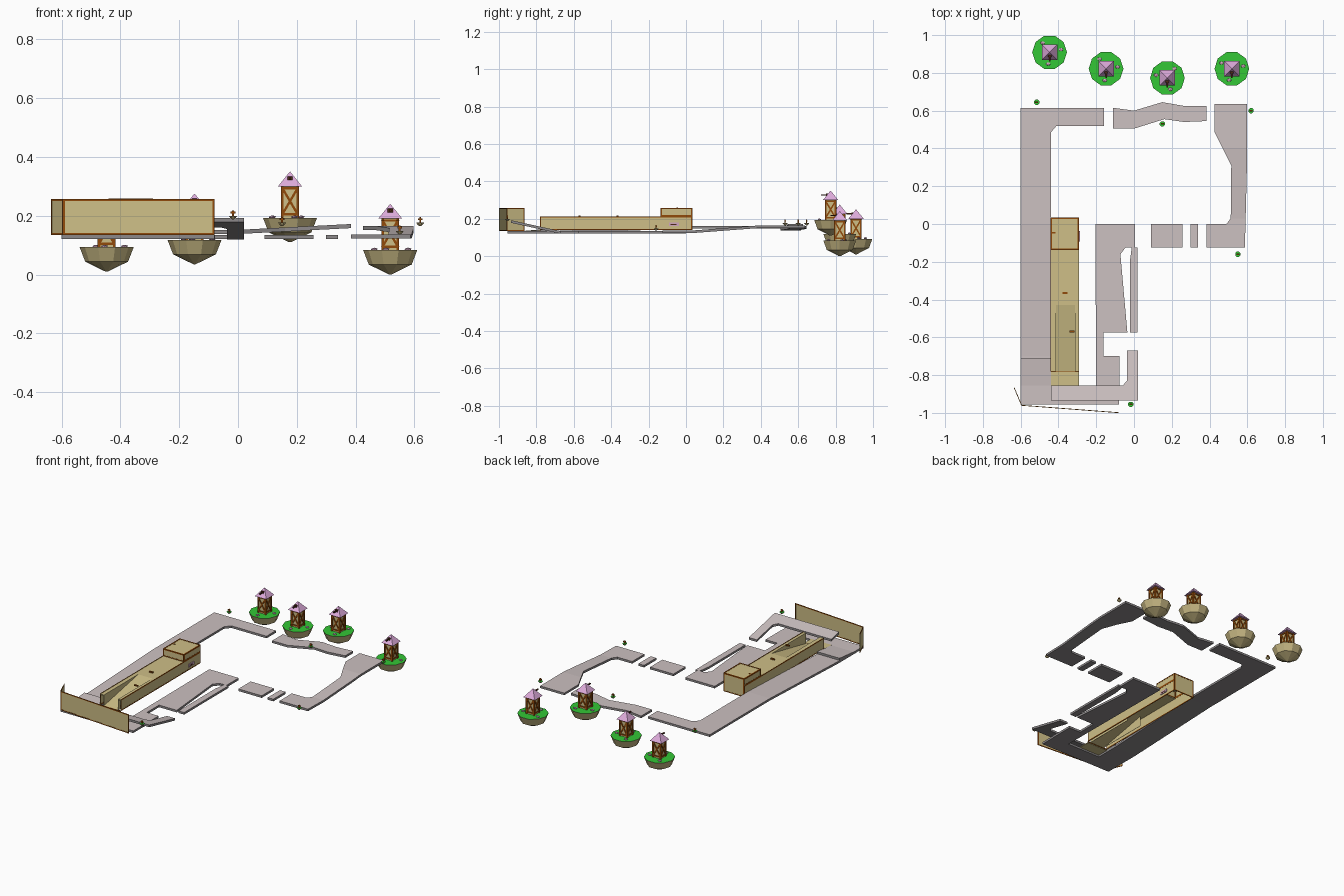
import bpy, bmesh, math, random
from mathutils import Vector, Matrix

if "Cube" in bpy.data.objects:
    bpy.data.objects.remove(bpy.data.objects["Cube"])

random.seed(4)


def mat(name, r, g, b):
    lin = lambda c: c / 12.92 if c <= 0.04045 else ((c + 0.055) / 1.055) ** 2.4
    m = bpy.data.materials.new(name)
    m.diffuse_color = (lin(r), lin(g), lin(b), 1)
    m.use_nodes = True
    m.node_tree.nodes["Principled BSDF"].inputs["Base Color"].default_value = m.diffuse_color
    return m


TAN = mat("tan_wall", 0.81, 0.75, 0.53)
BROWN = mat("brown_timber", 0.57, 0.29, 0.04)
PAVE = mat("pale_paving", 0.80, 0.755, 0.755)
EDGE = mat("grey_edge", 0.55, 0.535, 0.54)
GRASS = mat("grass_green", 0.20, 0.78, 0.21)
ROCK = mat("island_rock", 0.76, 0.70, 0.50)
ROOF = mat("pink_roof", 0.87, 0.67, 0.86)
DARK = mat("dark_opening", 0.30, 0.16, 0.09)
STONE = mat("pink_stone", 0.82, 0.65, 0.75)


def finish(name, bm, *mats):
    me = bpy.data.meshes.new(name)
    bm.to_mesh(me)
    bm.free()
    for m in mats:
        me.materials.append(m)
    ob = bpy.data.objects.new(name, me)
    bpy.context.collection.objects.link(ob)
    return ob


def add_box(bm, x0, x1, y0, y1, z0, z1):
    mx = Matrix.Translation(((x0 + x1) / 2, (y0 + y1) / 2, (z0 + z1) / 2))
    mx = mx @ Matrix.Diagonal((x1 - x0, y1 - y0, z1 - z0, 1))
    bmesh.ops.create_cube(bm, size=1, matrix=mx)


def add_beam(bm, a, b, w):
    a, b = Vector(a), Vector(b)
    d = b - a
    mx = Matrix.Translation((a + b) / 2) @ d.to_track_quat('Z', 'Y').to_matrix().to_4x4()
    bmesh.ops.create_cube(bm, size=1, matrix=mx @ Matrix.Diagonal((w, w, d.length + w * 0.8, 1)))


def boxes(name, m, *bs):
    bm = bmesh.new()
    for b in bs:
        add_box(bm, *b)
    return finish(name, bm, m)


def panel(name, a, b, z0, z1, t=0.001, trim=0.002, w=0.006):
    """Thin upright wall between plan points a and b, with a timber border."""
    a, b = Vector((*a, 0)), Vector((*b, 0))
    d = b - a
    n = d.length
    mx = Matrix.Translation(a) @ Matrix.Rotation(math.atan2(d.y, d.x), 4, 'Z')
    wall = boxes(name, TAN, (0, n, -t, t, z0, z1))
    k = trim
    edge = boxes(name + "_trim", BROWN, (0, w, -k, k, z0, z1), (n - w, n, -k, k, z0, z1),
                 (w, n - w, -k, k, z0, z0 + w), (w, n - w, -k, k, z1 - w, z1))
    for ob in (wall, edge):
        ob.data.transform(mx)


def slab(name, pts, zf, cuts=(), t=0.014, mats=(PAVE, EDGE)):
    """Paved slab: outline in plan, top height from zf(x, y), split at the cuts."""
    bm = bmesh.new()
    lo = [bm.verts.new((x, y, 0)) for x, y in pts]
    hi = [bm.verts.new((x, y, 1)) for x, y in pts]
    bm.faces.new(lo)
    bm.faces.new(hi)
    for i in range(len(pts)):
        j = (i + 1) % len(pts)
        bm.faces.new((lo[i], lo[j], hi[j], hi[i]))
    for ax, p in cuts:
        n = Vector((ax == 'x', ax == 'y', 0))
        bmesh.ops.bisect_plane(bm, geom=bm.verts[:] + bm.edges[:] + bm.faces[:], plane_co=n * p, plane_no=n)
    bmesh.ops.recalc_face_normals(bm, faces=bm.faces[:])
    for f in bm.faces:
        f.material_index = 0 if f.normal.z > 0.5 else 1
    for v in bm.verts:
        v.co.z = zf(v.co.x, v.co.y) - t * (v.co.z < 0.5)
    return finish(name, bm, *mats)


def ramp(u, u0, u1, z0, z1):
    return z0 + (z1 - z0) * min(1, max(0, (u - u0) / (u1 - u0)))


flat = lambda x, y: 0.135

# paved track pieces
slab("left_track", [(-0.6, -0.955), (-0.08, -0.955), (-0.08, -0.855), (-0.44, -0.855), (-0.44, 0.485),
                    (-0.41, 0.52), (-0.16, 0.52), (-0.16, 0.615), (-0.6, 0.615)],
     lambda x, y: ramp(y, -0.7, 0, 0.135, 0.162), [('y', -0.7), ('y', 0)])
slab("back_track", [(-0.11, 0.615), (0, 0.6), (0.15, 0.645), (0.265, 0.625), (0.385, 0.625), (0.385, 0.545),
                    (0.265, 0.54), (0.16, 0.555), (0, 0.505), (-0.11, 0.505)],
     lambda x, y: ramp(x, 0, 0.385, 0.152, 0.172), [('x', 0)])
slab("right_track", [(0.425, 0.635), (0.598, 0.635), (0.598, 0.31), (0.587, -0.125), (0.385, -0.125), (0.385, 0),
                     (0.49, 0), (0.512, 0.03), (0.515, 0.31), (0.425, 0.49)],
     lambda x, y: ramp(y, 0.03, 0.4, 0.137, 0.165), [('y', 0.03), ('y', 0.4)])
for i, (a, b) in enumerate([(0.09, 0.257), (0.3, 0.34)]):
    slab(f"stepping_slab_{i + 1}", [(a, -0.125), (b, -0.125), (b, 0), (a, 0)], flat)
slab("centre_track", [(-0.205, 0), (0.005, 0), (0.005, -0.125), (-0.045, -0.125), (-0.072, -0.16), (-0.035, -0.575),
                      (-0.162, -0.575), (-0.162, -0.7), (-0.078, -0.7), (-0.078, -0.855), (-0.2, -0.855)], flat)
slab("narrow_track", [(-0.012, -0.125), (0.018, -0.125), (0.018, -0.575), (-0.022, -0.575), (-0.022, -0.2)], flat)
slab("corner_wedge", [(-0.6, -0.855), (-0.44, -0.855), (-0.44, -0.71), (-0.6, -0.71)],
     lambda x, y: ramp(y, -0.855, -0.71, 0.136, 0.15))
slab("raised_track", [(-0.44, -0.935), (0.02, -0.935), (0.02, -0.67), (-0.037, -0.67), (-0.037, -0.83),
                      (-0.06, -0.855), (-0.44, -0.855)],
     lambda x, y: ramp(y, -0.935, -0.67, 0.192, 0.134))

# splayed boundary walls at the front left corner
panel("front_wall", (-0.595, -0.96), (-0.08, -0.999), 0.135, 0.257)
panel("corner_wall", (-0.595, -0.96), (-0.635, -0.865), 0.135, 0.257)

# long hollow building with inner ramp and a taller back block
L, R, F, M, B = -0.439, -0.292, -0.78, -0.135, 0.033
for n, x in (("left", L), ("right", R)):
    panel(f"building_{n}_wall", (x, F), (x, B), 0.14, 0.213)
    panel(f"block_{n}_wall", (x, M), (x, B), 0.213, 0.257)
panel("building_back_wall", (L, B), (R, B), 0.14, 0.257)
panel("block_front_wall", (L, M), (R, M), 0.211, 0.257)
boxes("building_apron", TAN, (L, R, -0.858, F, 0.132, 0.137))
boxes("building_deck", TAN, (L, R, -0.43, M, 0.207, 0.211),
      (L, -0.412, F, -0.43, 0.207, 0.211), (-0.312, R, F, -0.43, 0.207, 0.211),
      (-0.414, -0.412, F, -0.43, 0.14, 0.211), (-0.312, -0.31, F, -0.43, 0.14, 0.211))
slab("building_ramp", [(-0.412, F), (-0.312, F), (-0.312, -0.43), (-0.412, -0.43)],
     lambda x, y: ramp(y, F, -0.43, 0.142, 0.211), t=0.004, mats=(TAN, TAN))
boxes("ramp_sill", BROWN, (L, R, F - 0.004, F + 0.003, 0.135, 0.142))
boxes("deck_hatches", BROWN, (-0.378, -0.352, -0.371, -0.36, 0.211, 0.218),
      (-0.342, -0.316, -0.575, -0.564, 0.211, 0.218))
boxes("block_top", TAN, (L, R, M, B, 0.253, 0.2565))
boxes("block_top_trim", BROWN, (L - .002, L + .006, M, B, .256, .258), (R - .006, R + .002, M, B, .256, .258),
      (L, R, M - .002, M + .006, .256, .258), (L, R, B - .006, B + .002, .256, .258),
      (L, L + 0.024, -0.05, -0.043, .256, .259))
boxes("block_side_plate", STONE, (R + 0.001, R + 0.006, -0.092, -0.038, 0.16, 0.179))
boxes("block_side_plate_bar", DARK, (R + 0.006, R + 0.007, -0.084, -0.05, 0.166, 0.172))


def lathe(name, c, rings, sides, phase, *mats):
    """Faceted solid from (radius, z) rings; the top cap takes the last material."""
    bm = bmesh.new()
    ang = [math.tau * (i + phase) / sides for i in range(sides)]
    loops = [[bm.verts.new((c[0] + r * math.cos(a), c[1] + r * math.sin(a), c[2] + z)) for a in ang]
             for r, z in rings]
    for a, b in zip(loops, loops[1:]):
        for i in range(sides):
            j = (i + 1) % sides
            bm.faces.new((a[i], a[j], b[j], b[i]))
    bm.faces.new(loops[0][::-1])
    bm.faces.new(loops[-1]).material_index = len(mats) - 1
    bmesh.ops.recalc_face_normals(bm, faces=bm.faces[:])
    return finish(name, bm, *mats)


# floating islands, each with a braced tower
for k, (x, y, z) in enumerate([(-0.447, 0.909, 0.010), (-0.148, 0.822, 0.035),
                               (0.177, 0.773, 0.110), (0.518, 0.822, 0.0)]):
    n = f"_{k + 1}"
    lathe("island" + n, (x, y, z), [(0.004, 0), (0.073, 0.034), (0.092, 0.083)], 10, 0, ROCK, GRASS)
    bm = bmesh.new()
    for i in range(3):
        a = random.uniform(0, 1) + i * 2.1
        p = Vector((x + 0.062 * math.cos(a), y + 0.062 * math.sin(a), z + 0.086))
        bmesh.ops.create_icosphere(bm, subdivisions=1, radius=0.011,
                                   matrix=Matrix.Translation(p) @ Matrix.Diagonal((1.2, 0.9, 0.5, 1)))
    finish("island_stones" + n, bm, STONE)
    b, t, h = z + 0.083, z + 0.19, 0.026
    boxes("tower_walls" + n, TAN, (x - h, x + h, y - h, y + h, b, t))
    bm = bmesh.new()
    for q in range(4):
        rot = Matrix.Rotation(q * math.pi / 2, 3, 'Z')
        P = lambda u, w: Vector((x, y, w)) + rot @ Vector((u, -h, 0))
        lo, hi = b + 0.012, t - 0.006
        add_beam(bm, P(-h, b), P(-h, t), 0.009)
        for p, r in ((P(-h, hi), P(h, hi)), (P(-h, lo), P(h, lo)), (P(-h, lo), P(h, hi)), (P(h, lo), P(-h, hi))):
            add_beam(bm, p, r, 0.008)
    finish("tower_bracing" + n, bm, BROWN)
    lathe("tower_roof" + n, (x, y, t), [(0.058, 0), (0.001, 0.05)], 4, 0.5, ROOF)
    boxes("roof_hoist_beam" + n, DARK, (x - 0.004, x + 0.004, y - 0.05, y, t + 0.024, t + 0.031))
    boxes("roof_opening" + n, DARK, (x - 0.009, x + 0.009, y - 0.024, y - 0.01, t + 0.02, t + 0.034))

# little floating markers around the track
for k, (x, y, z) in enumerate([(-0.515, 0.645, 0.165), (0.15, 0.53, 0.165), (0.62, 0.6, 0.165),
                               (0.55, -0.16, 0.137), (-0.017, -0.955, 0.188)]):
    n = f"_{k + 1}"
    lathe("marker_base" + n, (x, y, z), [(0.004, 0), (0.011, 0.006), (0.015, 0.012)], 8, 0.5, ROCK, GRASS)
    boxes("marker_post" + n, BROWN, (x - 0.003, x + 0.003, y - 0.003, y + 0.003, z + 0.012, z + 0.03),
          (x - 0.008, x + 0.008, y - 0.004, y + 0.004, z + 0.02, z + 0.026))
